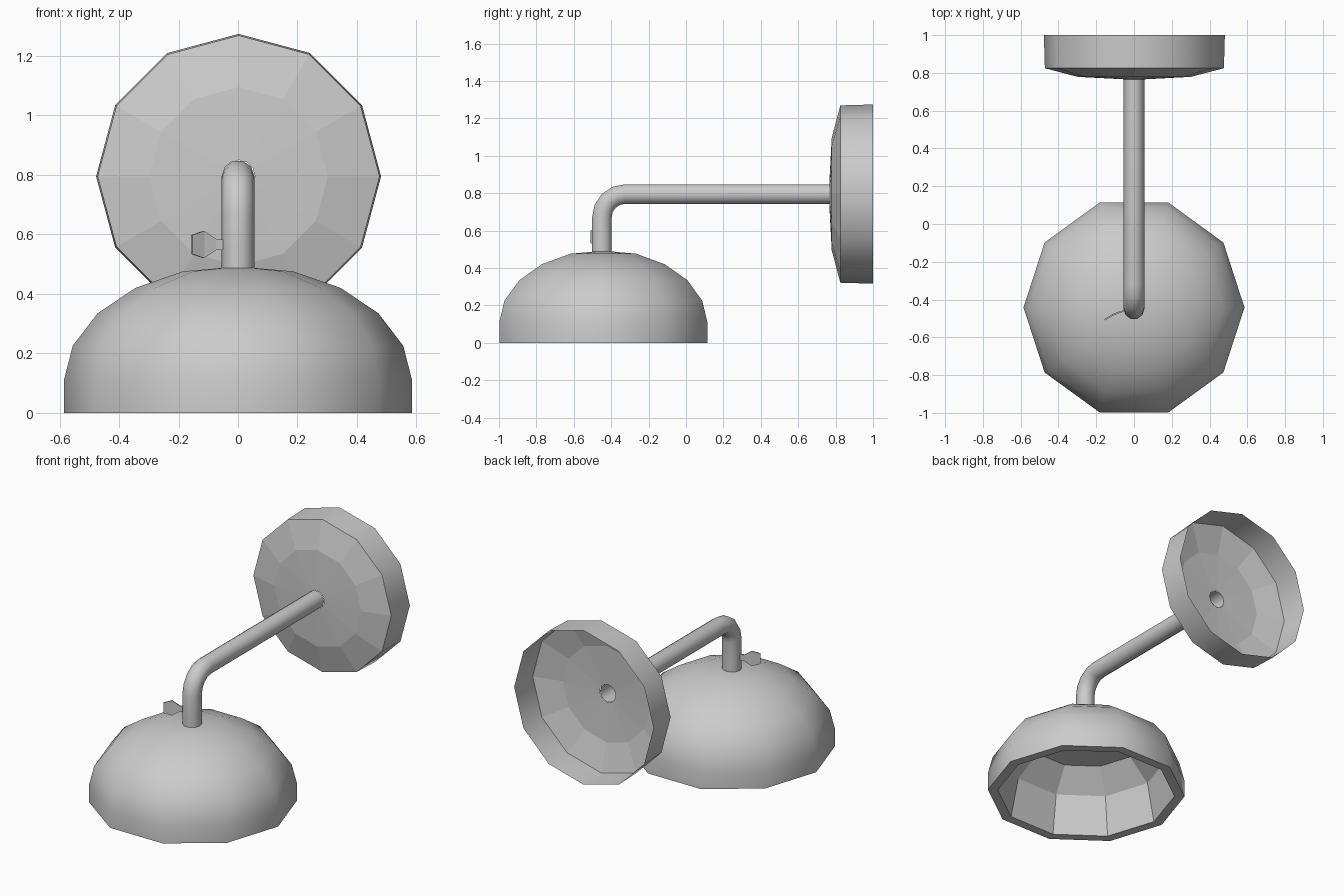
import bpy, bmesh
from math import sin, cos, pi, radians
from mathutils import Vector

if "Cube" in bpy.data.objects:
    bpy.data.objects.remove(bpy.data.objects["Cube"])


def finish(name, bm, smooth=lambda f: True, angle=40, recalc=True):
    if recalc:
        bmesh.ops.recalc_face_normals(bm, faces=bm.faces)
    for f in bm.faces:
        f.smooth = smooth(f)
    for e in bm.edges:
        if len(e.link_faces) == 2 and e.calc_face_angle(0) > radians(angle):
            e.smooth = False
    me = bpy.data.meshes.new(name)
    bm.to_mesh(me)
    bm.free()
    ob = bpy.data.objects.new(name, me)
    bpy.context.collection.objects.link(ob)
    return ob


def loft(bm, rings):
    """Bridge equal-length rings of points; a one-point ring closes to a tip."""
    vs = [[bm.verts.new(p) for p in r] for r in rings]
    for a, b in zip(vs, vs[1:]):
        n = len(a) if len(a) > 1 else len(b)
        for i in range(n):
            j = (i + 1) % n
            if len(b) == 1:
                bm.faces.new((a[i], a[j], b[0]))
            elif len(a) == 1:
                bm.faces.new((a[0], b[j], b[i]))
            else:
                bm.faces.new((a[i], a[j], b[j], b[i]))


def circle(c, u, v, r, n):
    if r == 0:
        return [c]
    return [c + r * (cos(2 * pi * i / n) * u + sin(2 * pi * i / n) * v) for i in range(n)]


X, Y, Z = Vector((1, 0, 0)), Vector((0, 1, 0)), Vector((0, 0, 1))

# Ten-sided bowl shade: smooth outer dome, faceted inner lining
outer = [(0, .492), (.185, .476), (.345, .42), (.472, .335), (.556, .225), (.585, .11), (.585, 0)]
inner = [(.525, 0), (.475, .245), (.34, .375), (0, .40)]
bm = bmesh.new()
loft(bm, [circle(Vector((0, -.442, z)), X, Y, r, 10) for r, z in outer + inner])
bm.normal_update()
count = 10 * (len(outer) - 1)
outside = set(list(bm.faces)[:count])
finish("lamp_shade", bm, lambda f: f in outside)

# Bent arm, open at both ends
R, yc, zc = .125, -.325, .67
path = [(-.45, .44, 0), (-.45, .55, 0)]
path += [(yc - R * cos(a), zc + R * sin(a), a) for a in (i * pi / 8 for i in range(5))]
path += [(.766, .795, pi / 2)]
bm = bmesh.new()
loft(bm, [circle(Vector((0, y, z)), X, Y * cos(a) - Z * sin(a), .055, 10) for y, z, a in path])
finish("arm", bm)

# Twelve-sided wall mount: an open-backed cup with a hole for the arm
cup = [(.055, .766), (.30, .779), (.474, .825), (.479, 1.0)]
bm = bmesh.new()
loft(bm, [circle(Vector((.002, y, .795)), X, Z, r, 12) for r, y in cup])
bm.normal_update()
wall = set(list(bm.faces)[24:])
finish("wall_mount", bm, lambda f: f in wall)

# Thin curved switch key on the side of the arm
key = [(-.045, -.459, .017), (-.075, -.466, .019), (-.115, -.482, .046), (-.155, -.508, .032)]
bm = bmesh.new()
cols = [[bm.verts.new((x, y, .566 + s * h)) for s in (-1, 1)] for x, y, h in key]
for a, b in zip(cols, cols[1:]):
    bm.faces.new((a[0], b[0], b[1], a[1]))
ob = finish("switch_key", bm, lambda f: False)
mod = ob.modifiers.new("thickness", 'SOLIDIFY')
mod.thickness, mod.offset = .008, 0
